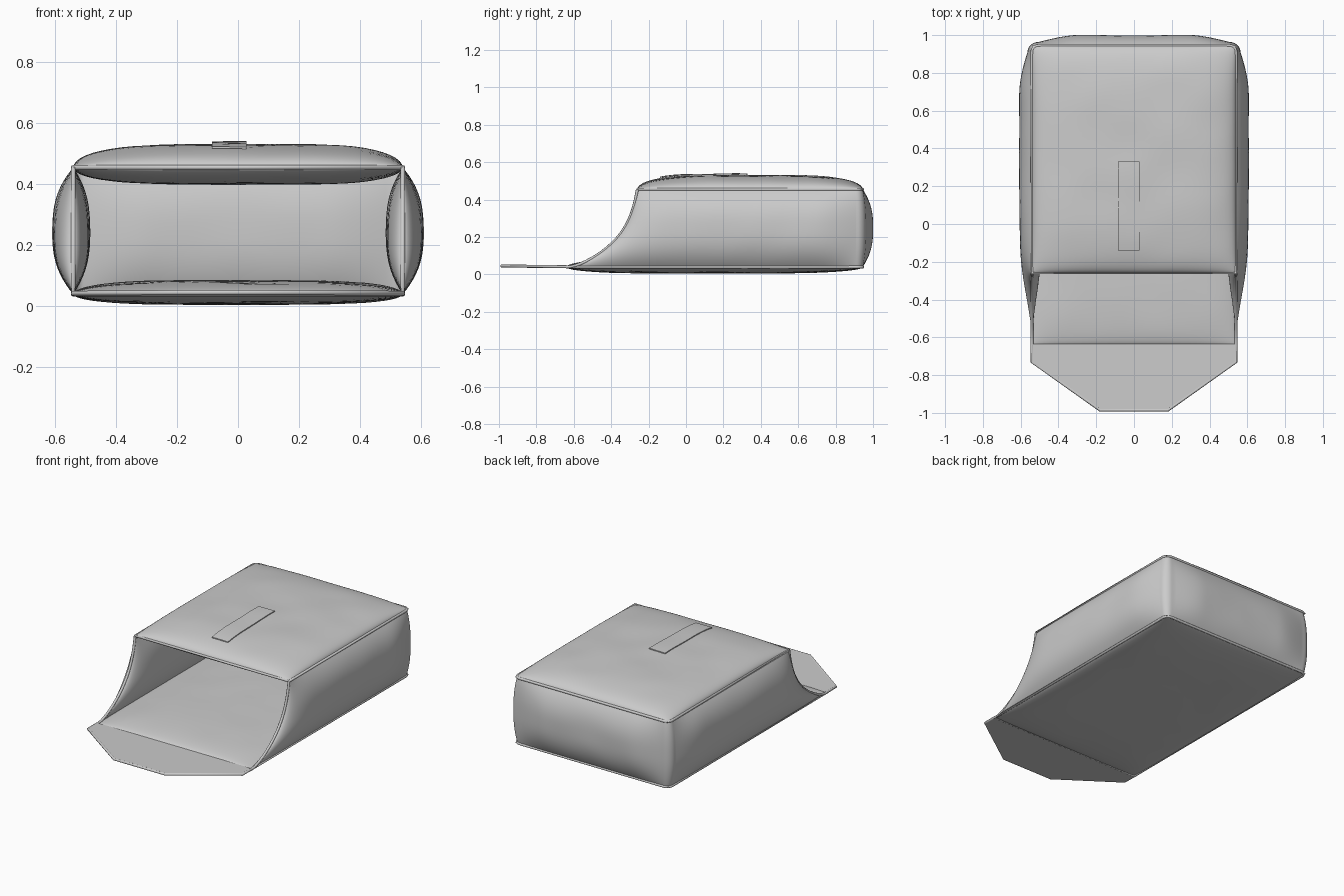
import bpy, bmesh, math
from mathutils import Vector, noise

if "Cube" in bpy.data.objects:
    bpy.data.objects.remove(bpy.data.objects["Cube"])

HX, YB, YF, YM = 0.54, 0.945, -0.26, -0.64   # half width, back, roof front, floor front
ZB, ZT = 0.04, 0.455                         # seam heights


def finish(name, bm, angle=40):
    bmesh.ops.remove_doubles(bm, verts=bm.verts, dist=0.0005)
    bmesh.ops.recalc_face_normals(bm, faces=bm.faces)
    mesh = bpy.data.meshes.new(name)
    bm.to_mesh(mesh)
    bm.free()
    ob = bpy.data.objects.new(name, mesh)
    bpy.context.collection.objects.link(ob)
    bpy.context.view_layer.objects.active = ob
    ob.select_set(True)
    bpy.ops.object.shade_smooth_by_angle(angle=math.radians(angle))
    ob.select_set(False)
    return ob


def add_grid(bm, rows):
    vs = [[bm.verts.new(p) for p in row] for row in rows]
    for a, b in zip(vs, vs[1:]):
        for i in range(len(a) - 1):
            bm.faces.new((a[i], a[i + 1], b[i + 1], b[i]))


def ease(n):
    return [(1 - math.cos(math.pi * i / n)) / 2 for i in range(n + 1)]


def puff(t):
    return math.sqrt(max(0, 1 - abs(2 * t - 1) ** 4))


def wrinkle(x, y, z):
    return 0.05 * noise.noise(Vector((x * 5, y * 5, z * 5)))


def mouth_y(t):
    k = (t ** 0.4 + 1 - (1 - t) ** 3) / 2
    return YM + (YF - YM) * k


# Padded top and bottom panels: two puffed skins meeting at the seam
def pad_height(x, y, z, y0, amp):
    s = puff((x + HX) / (2 * HX)) * puff((y - y0) / (YB - y0))
    return z + amp * s * (1 + wrinkle(x, y, z) * 1.5)


def pad(name, z, y0, up, down):
    bm = bmesh.new()
    for amp in (up, -down):
        rows = []
        for v in ease(40):
            y = y0 + (YB - y0) * v
            rows.append([(x, y, pad_height(x, y, z, y0, amp))
                         for x in [HX * (2 * u - 1) for u in ease(32)]])
        add_grid(bm, rows)
    return finish(name, bm)


pad("top_panel", ZT, YF, 0.076, 0.055)
pad("floor_panel", ZB, YM, 0.045, 0.034)


# Wraparound side and back wall: outer and inner skins, half then mirrored
def wall_row(t, amp):
    z = ZB + (ZT - ZB) * t
    r, row = 0.035, []
    yf, yc, xc = mouth_y(t), YB - r, HX - r
    pts = []
    for s in ease(36):
        y = yf + (yc - yf) * s
        front = math.sqrt(max(0, 1 - (1 - min(1, (y - yf) / 0.6)) ** 4))
        pts.append((HX, y, 1, 0, front, yc - y))
    for i in range(1, 8):
        a = math.pi / 2 * i / 8
        c, s = math.cos(a), math.sin(a)
        pts.append((xc + r * c, yc + r * s, c, s, 1, 0))
    for i in range(25):
        x = xc * (1 - i / 24)
        pts.append((x, YB, 0, 1, 1, xc - x))
    v = 1 - abs(2 * t - 1) ** 2.6
    for x, y, nx, ny, f, d in pts:
        w = 0.35 + 0.65 * math.sin(min(1, d / 0.22) * math.pi / 2)
        k = amp * v * f * w * (1 + wrinkle(x, y, z))
        row.append((x + nx * k, y + ny * k * 0.8, z))
    return row


bm = bmesh.new()
for amp in (0.068, -0.055):
    add_grid(bm, [wall_row(t, amp) for t in ease(24)])
wall = finish("side_and_back_wall", bm)
mir = wall.modifiers.new("Mirror", 'MIRROR')
mir.merge_threshold = 0.001

# Closing flap lying flat in front of the mouth
flap = [(-HX, YM), (-HX, -0.73), (-0.18, -0.985), (0.18, -0.985), (HX, -0.73), (HX, YM)]
bm = bmesh.new()
low = [bm.verts.new((x, y, 0.035 + 0.01 * (YM - y))) for x, y in flap]
face = bm.faces.new(low)
res = bmesh.ops.extrude_face_region(bm, geom=[face])
for g in res["geom"]:
    if isinstance(g, bmesh.types.BMVert):
        g.co.z += 0.013
finish("front_flap", bm)


# Piping along every seam
def piping(name, pts, r=0.008, cyclic=False):
    cu = bpy.data.curves.new(name, 'CURVE')
    cu.dimensions = '3D'
    cu.bevel_depth = r
    cu.bevel_resolution = 2
    cu.use_fill_caps = True
    sp = cu.splines.new('POLY')
    sp.points.add(len(pts) - 1)
    for p, co in zip(sp.points, pts):
        p.co = (*co, 1)
    sp.use_cyclic_u = cyclic
    ob = bpy.data.objects.new(name, cu)
    bpy.context.collection.objects.link(ob)


def seam_loop(z, y0):
    r, pts = 0.035, [(HX, y0, z)]
    for i in range(7):
        a = math.pi / 2 * i / 6
        pts.append((HX - r + r * math.cos(a), YB - r + r * math.sin(a), z))
    return pts + [(-x, y, z) for x, y, z in reversed(pts)]


piping("top_seam", seam_loop(ZT, YF), cyclic=True)
piping("bottom_seam", seam_loop(ZB, YM), cyclic=True)
piping("flap_seam", [(x, y, 0.042 + 0.01 * (YM - y)) for x, y in flap])
for side, name in ((1, "right_mouth_seam"), (-1, "left_mouth_seam")):
    piping(name, [(side * HX, mouth_y(t), ZB + (ZT - ZB) * t) for t in ease(24)])

# Flat strap following the top panel
bm = bmesh.new()
rows = []
for i in range(17):
    y = -0.14 + 0.47 * i / 16
    rows.append([(x, y, pad_height(x, y, ZT, YF, 0.076) + 0.002)
                 for x in (-0.085, -0.057, -0.028, 0.0, 0.028)])
add_grid(bm, rows)
res = bmesh.ops.extrude_face_region(bm, geom=bm.faces[:])
for g in res["geom"]:
    if isinstance(g, bmesh.types.BMVert):
        g.co.z += 0.006
finish("top_strap", bm)
